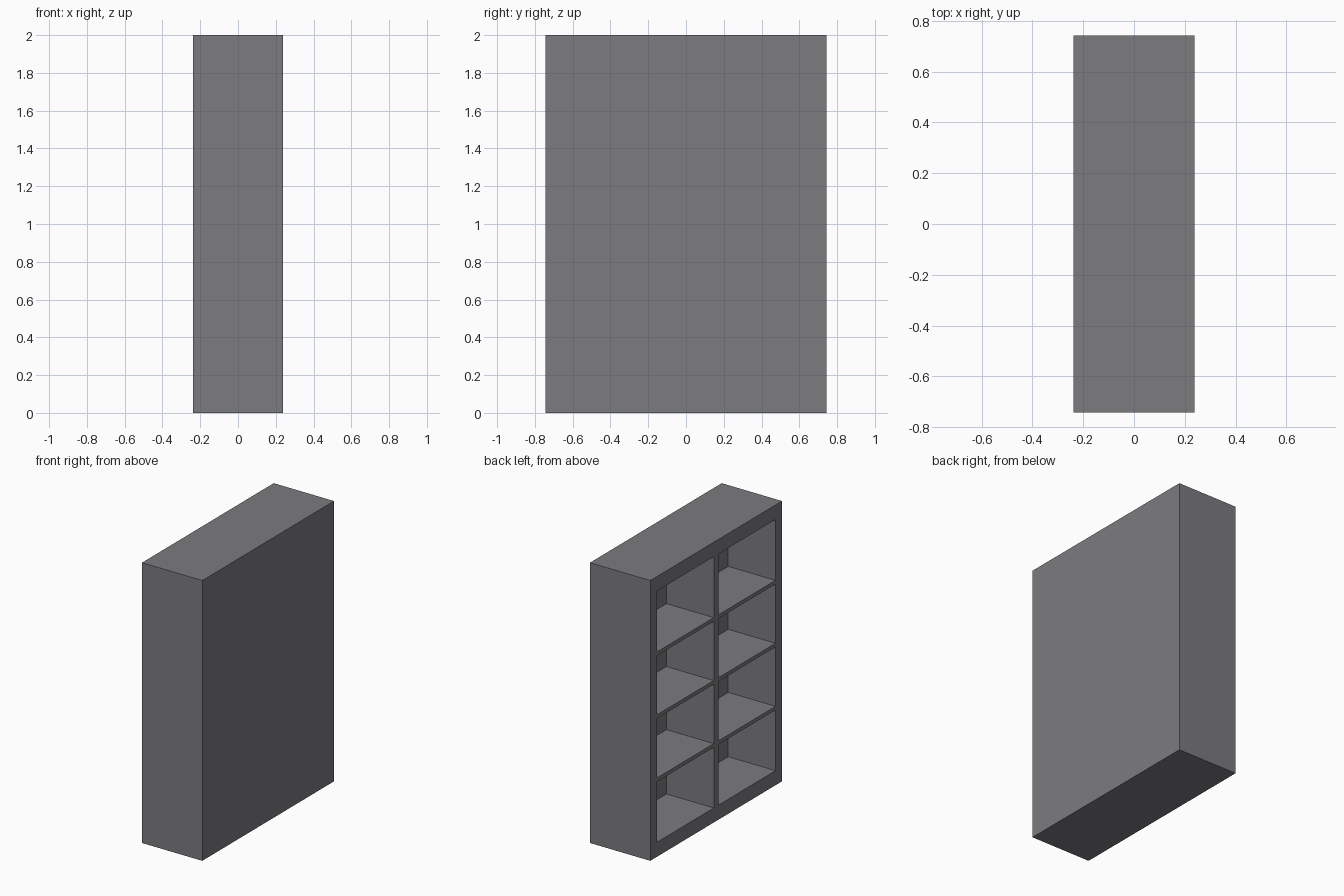
import bpy, bmesh
from mathutils import Matrix, Vector

if "Cube" in bpy.data.objects:
    bpy.data.objects.remove(bpy.data.objects["Cube"])

HX, HY, H = 0.238, 0.7425, 2.0          # half depth, half width, height
BACK_X = 0.135                          # inner face of the back panel
COLUMNS = [(-0.669, -0.027), (0.027, 0.669)]
ROWS = [(0.104, 0.536), (0.563, 0.986), (1.013, 1.435), (1.462, 1.896)]


def add_box(bm, lo, hi):
    lo, hi = Vector(lo), Vector(hi)
    m = Matrix.Translation((lo + hi) / 2) @ Matrix.Diagonal((*(hi - lo), 1))
    bmesh.ops.create_cube(bm, size=1, matrix=m)


def make_object(name, boxes):
    bm = bmesh.new()
    for lo, hi in boxes:
        add_box(bm, lo, hi)
    mesh = bpy.data.meshes.new(name)
    bm.to_mesh(mesh)
    bm.free()
    obj = bpy.data.objects.new(name, mesh)
    bpy.context.collection.objects.link(obj)
    return obj


grey = bpy.data.materials.new("dark_grey")
grey.diffuse_color = (0.2, 0.2, 0.212, 1)
grey.use_nodes = True
grey.node_tree.nodes["Principled BSDF"].inputs["Base Color"].default_value = grey.diffuse_color

# solid bookcase block
case = make_object("bookcase", [((-HX, -HY, 0), (HX, HY, H))])
case.data.materials.append(grey)

# eight compartments, open on the -x side
cutter = make_object("compartment_cutter",
                     [((-HX - 0.1, y0, z0), (BACK_X, y1, z1))
                      for y0, y1 in COLUMNS for z0, z1 in ROWS])
cutter.data.materials.append(grey)
cutter.hide_render = True

cut = case.modifiers.new("compartments", 'BOOLEAN')
cut.operation = 'DIFFERENCE'
cut.solver = 'EXACT'
cut.object = cutter
bpy.context.view_layer.objects.active = case
bpy.ops.object.modifier_apply(modifier=cut.name)
bpy.data.objects.remove(cutter)
